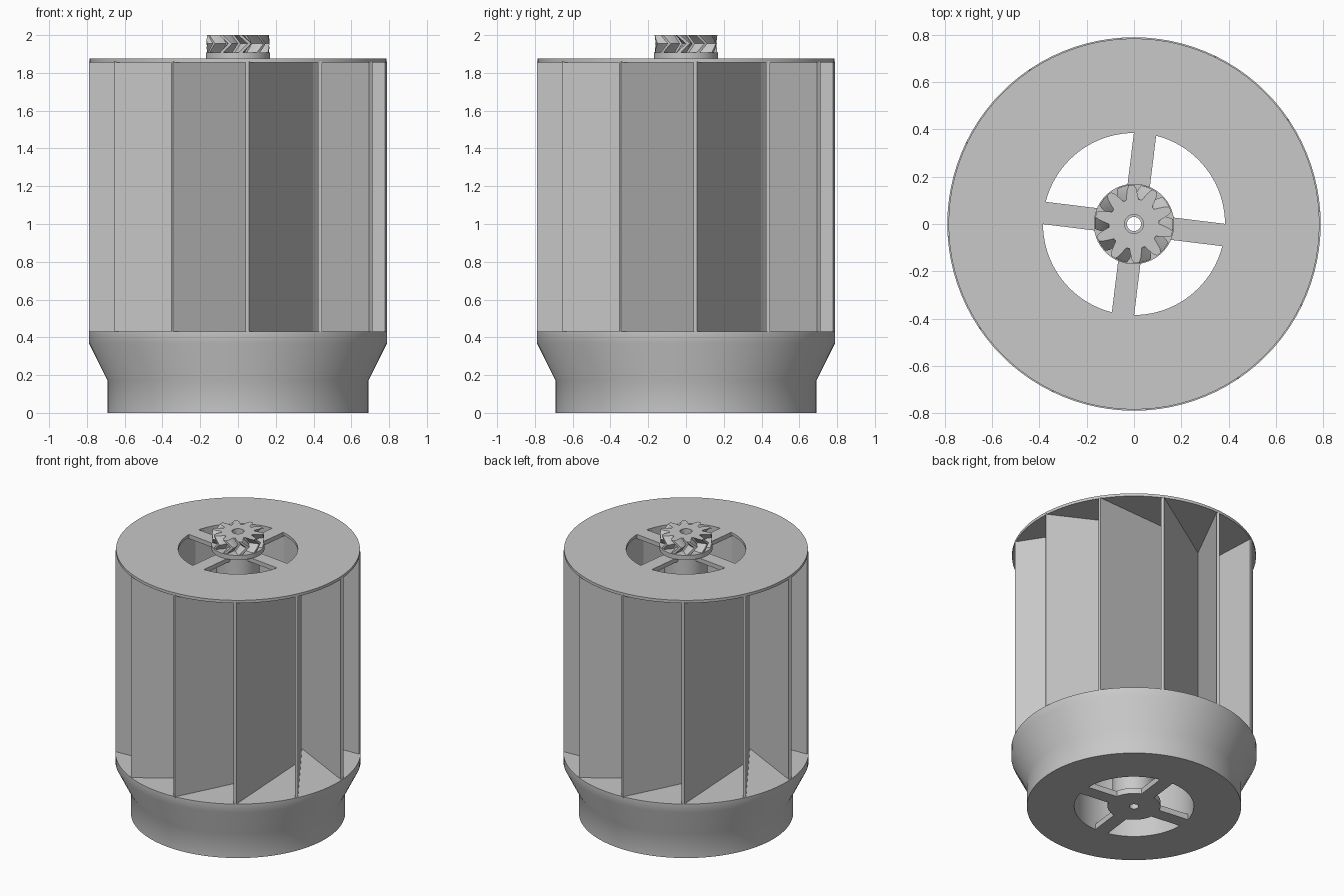
import bpy, bmesh
from math import sin, cos, pi, radians, sqrt

cube = bpy.data.objects.get("Cube")
if cube:
    bpy.data.objects.remove(cube, do_unlink=True)

grey = bpy.data.materials.new("plain grey")
grey.use_nodes = True
grey.diffuse_color = (0.58, 0.58, 0.58, 1)
grey.node_tree.nodes["Principled BSDF"].inputs["Base Color"].default_value = grey.diffuse_color

R = 0.785        # outer radius
HOLE = 0.385     # radius of the end openings
TANGENT = 0.4    # circle the vanes are tangent to


def finish(name, bm, smooth=False):
    bmesh.ops.recalc_face_normals(bm, faces=bm.faces)
    mesh = bpy.data.meshes.new(name)
    bm.to_mesh(mesh)
    bm.free()
    mesh.materials.append(grey)
    obj = bpy.data.objects.new(name, mesh)
    bpy.context.collection.objects.link(obj)
    if smooth:
        bpy.ops.object.select_all(action='DESELECT')
        obj.select_set(True)
        bpy.context.view_layer.objects.active = obj
        bpy.ops.object.shade_smooth_by_angle(angle=radians(32))
    return obj


def bridge(bm, a, b):
    for i in range(len(a)):
        j = (i + 1) % len(a)
        bm.faces.new((a[i], a[j], b[j], b[i]))


def lathe(name, profile, n=96):
    """Revolve a closed (radius, height) profile around z."""
    bm = bmesh.new()
    rings = [[bm.verts.new((r * cos(2 * pi * i / n), r * sin(2 * pi * i / n), z))
              for i in range(n)] for r, z in profile]
    for k, ring in enumerate(rings):
        bridge(bm, ring, rings[(k + 1) % len(rings)])
    return finish(name, bm, True)


def tube(name, inner, outer, z0, z1):
    return lathe(name, [(inner, z0), (outer, z0), (outer, z1), (inner, z1)])


def bar(name, start, direction, length, width, z0, z1):
    """Upright box running from a point along a horizontal direction."""
    bm = bmesh.new()
    (x, y), (dx, dy) = start, direction
    w = width / 2
    plan = [(x - dy * w, y + dx * w), (x + dy * w, y - dx * w)]
    plan += [(px + dx * length, py + dy * length) for px, py in reversed(plan)]
    low, high = ([bm.verts.new((px, py, z)) for px, py in plan] for z in (z0, z1))
    bridge(bm, low, high)
    bm.faces.new(low)
    bm.faces.new(high)
    return finish(name, bm)


# Flared base and top plate, both open in the middle
lathe("flared_base", [(HOLE, 0), (0.69, 0), (0.69, 0.17), (0.79, 0.37),
                      (0.79, 0.43), (HOLE, 0.43)])
tube("top_plate", HOLE, R, 1.855, 1.875)

# Twelve slanted vanes, each ending against its neighbour
reach = sqrt(R ** 2 - TANGENT ** 2)
sweep = math_sweep = pi / 2 - (pi / 2 - radians(30.6))
for k in range(12):
    phi = radians(3.6 + 30 * k)
    turn = phi - sweep
    bar(f"vane_{k + 1}", (R * sin(phi), -R * cos(phi)), (-sin(turn), cos(turn)),
        reach + TANGENT * sin(pi / 12), 0.02, 0.42, 1.86)

# Four spokes at each end
for k in range(4):
    a = radians(-7 + 90 * k)
    d = (cos(a), sin(a))
    start = (0.1 * d[0], 0.1 * d[1])
    bar(f"bottom_spoke_{k + 1}", start, d, 0.295, 0.095, 0, 0.04)
    bar(f"top_spoke_{k + 1}", start, d, 0.295, 0.095, 1.845, 1.875)

# Central shaft, hub and gear flange
tube("shaft", 0.04, 0.138, 0.02, 1.89)
tube("bottom_hub", 0.03, 0.17, 0, 0.04)
tube("gear_flange", 0.04, 0.17, 1.875, 1.907)

# Herringbone gear: the middle layer is twisted against both ends
TEETH = 10
tooth = [(0, 0.106), (0.2, 0.106), (0.3, 0.125), (0.4, 0.15),
         (0.5, 0.166), (0.7, 0.166), (0.8, 0.15), (0.9, 0.125)]
bm = bmesh.new()
outer, bore = [], []
for z, twist in ((1.905, 0), (1.93, 9), (1.955, 18), (1.978, 9), (2.0, 0)):
    ring, hole = [], []
    for t in range(TEETH):
        for f, r in tooth:
            base = 2 * pi * (t + f) / TEETH
            a = base + radians(twist)
            ring.append(bm.verts.new((r * cos(a), r * sin(a), z)))
            hole.append(bm.verts.new((0.04 * cos(base), 0.04 * sin(base), z)))
    outer.append(ring)
    bore.append(hole)
for k in range(len(outer) - 1):
    bridge(bm, outer[k], outer[k + 1])
    bridge(bm, bore[k], bore[k + 1])
bridge(bm, outer[0], bore[0])
bridge(bm, outer[-1], bore[-1])
finish("herringbone_gear", bm, True)
